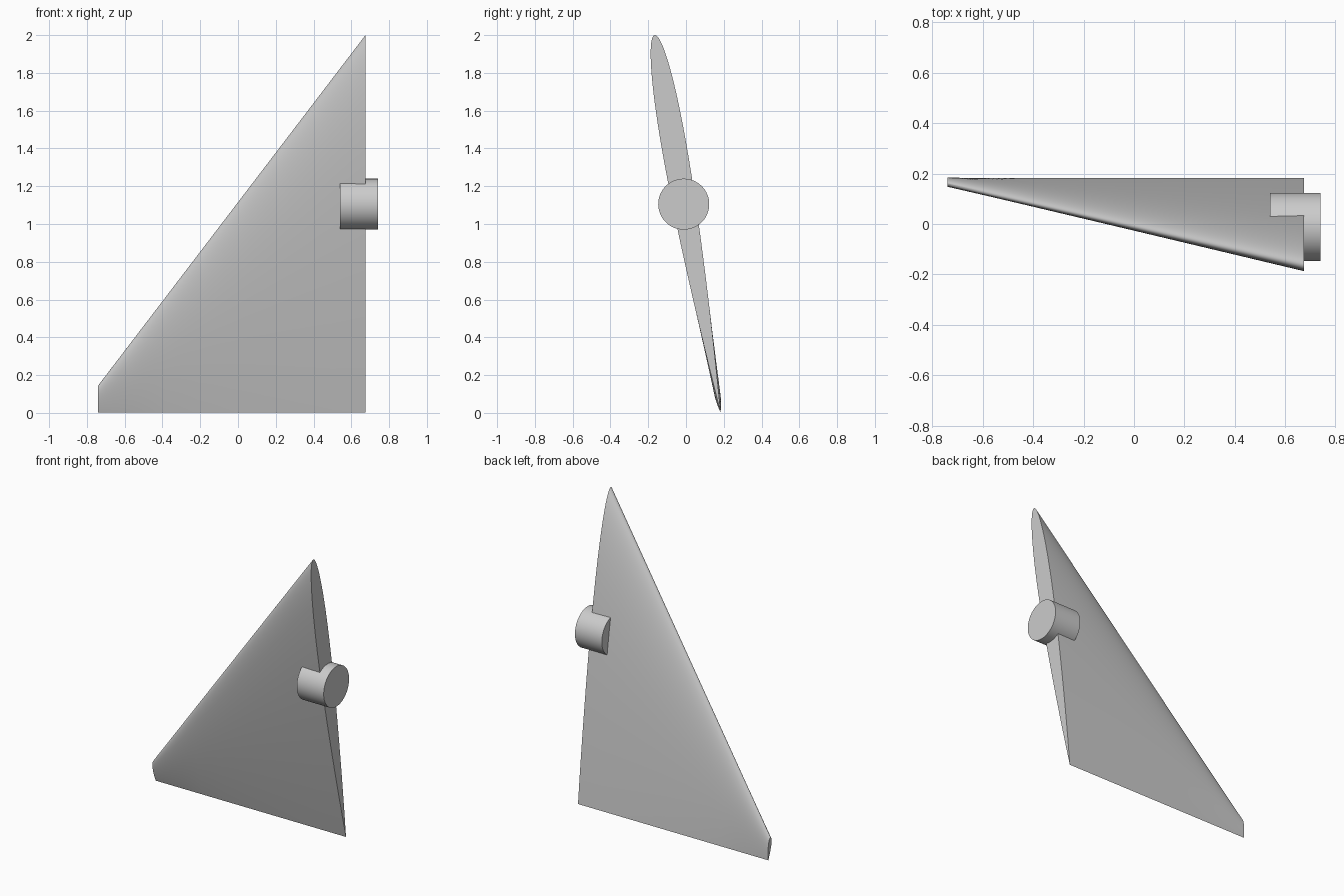
import bpy
import bmesh
import math
from mathutils import Vector

default_cube = bpy.data.objects.get("Cube")
if default_cube:
    bpy.data.objects.remove(default_cube, do_unlink=True)

# Single plain grey
grey = bpy.data.materials.new("light_grey")
grey.use_nodes = True
colour = (0.6, 0.6, 0.6, 1)
grey.diffuse_color = colour
grey.node_tree.nodes["Principled BSDF"].inputs["Base Color"].default_value = colour


def smooth(obj):
    """Select one object and shade it smooth with sharp rims."""
    bpy.ops.object.select_all(action="DESELECT")
    obj.select_set(True)
    bpy.context.view_layer.objects.active = obj
    bpy.ops.object.shade_smooth_by_angle(angle=math.radians(40))


def half_thickness(u):
    """Symmetric aerofoil, as a fraction of the maximum thickness."""
    return 5 * (0.2969 * math.sqrt(u) - 0.126 * u - 0.3516 * u**2
                + 0.2843 * u**3 - 0.1036 * u**4)


def section(x, trailing, leading, thickness, steps=64):
    """Closed loop of aerofoil points in the plane at x."""
    chord = trailing - leading
    normal = Vector((0, chord.z, -chord.y)).normalized()
    stations = [(1 - math.cos(math.pi * i / steps)) / 2 for i in range(steps + 1)]
    loop = [(u, 1) for u in stations] + [(u, -1) for u in stations[-2:0:-1]]
    return [Vector((x, 0, 0)) + leading + chord * u
            + normal * side * thickness * half_thickness(u) for u, side in loop]


# Tapered fin: loft between the wide root and the small tip
trailing = Vector((0, 0.183, 0.002))
root = section(0.675, trailing, Vector((0, -0.166, 2.0)), 0.132)
tip = section(-0.74, trailing, Vector((0, 0.158, 0.145)), 0.032)
spans = 8
bm = bmesh.new()
rings = [[bm.verts.new(a.lerp(b, s / spans)) for a, b in zip(root, tip)]
         for s in range(spans + 1)]
count = len(root)
for near, far in zip(rings, rings[1:]):
    for i in range(count):
        j = (i + 1) % count
        bm.faces.new((near[i], near[j], far[j], far[i]))
bm.faces.new(rings[0])
bm.faces.new(rings[-1])
bmesh.ops.recalc_face_normals(bm, faces=bm.faces)
mesh = bpy.data.meshes.new("fin")
bm.to_mesh(mesh)
bm.free()
fin = bpy.data.objects.new("fin", mesh)
bpy.context.collection.objects.link(fin)
fin.data.materials.append(grey)
smooth(fin)

# Pivot shaft sunk into the root
bpy.ops.mesh.primitive_cylinder_add(
    vertices=64, radius=0.135, depth=0.2,
    location=(0.64, -0.012, 1.105), rotation=(0, math.pi / 2, 0))
shaft = bpy.context.object
shaft.name = "pivot_shaft"
shaft.data.materials.append(grey)
smooth(shaft)
